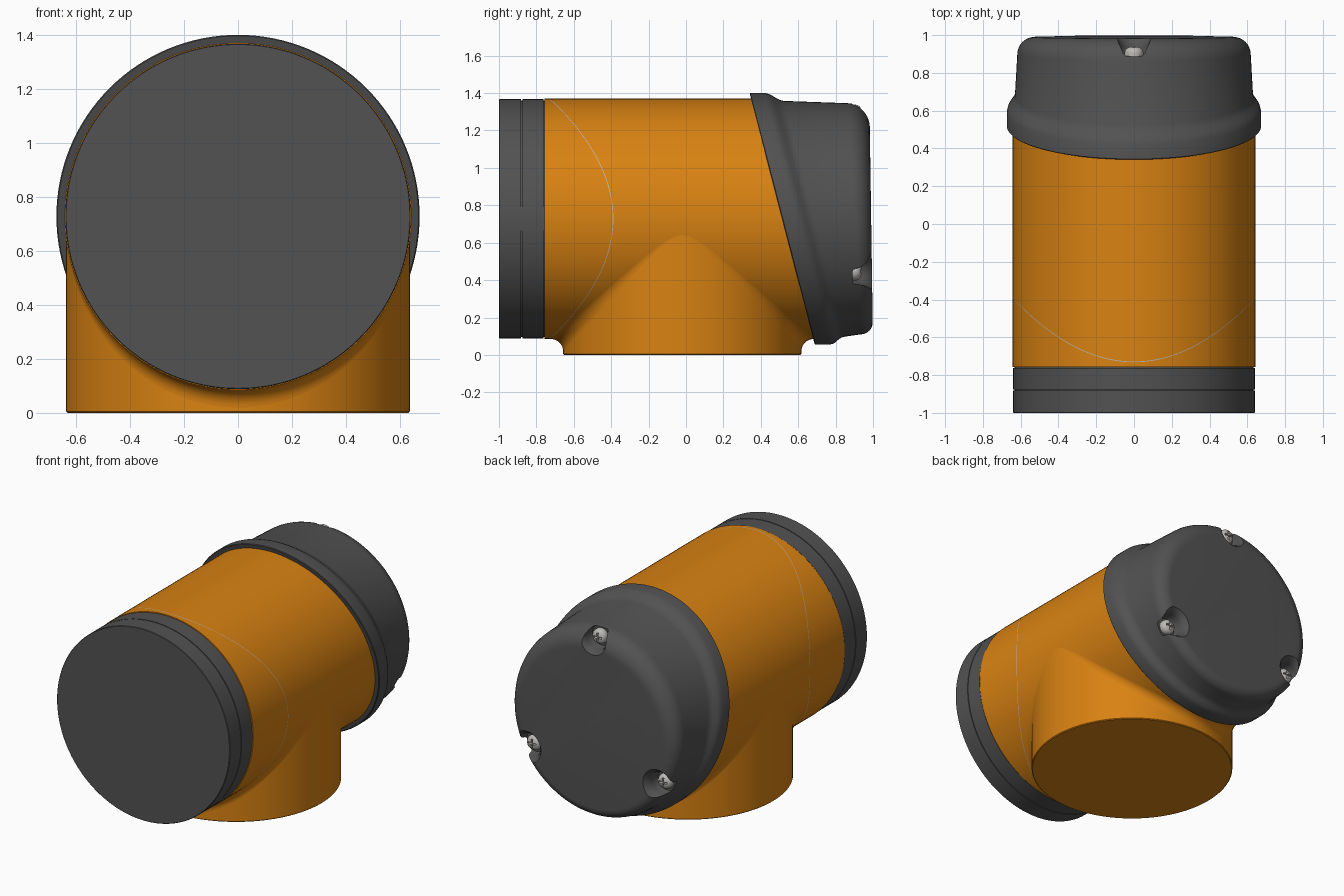
import bpy, bmesh, math
from mathutils import Vector

if "Cube" in bpy.data.objects:
    bpy.data.objects.remove(bpy.data.objects["Cube"])

ZC, R, RV, YV = 0.728, 0.643, 0.637, -0.02   # main axis height, radii, stub centre
N = 128


def material(name, rgb):
    m = bpy.data.materials.new(name)
    m.diffuse_color = (*rgb, 1)
    m.use_nodes = True
    m.node_tree.nodes["Principled BSDF"].inputs["Base Color"].default_value = m.diffuse_color
    return m


ORANGE = material("orange", (0.69, 0.223, 0.006))
DARK = material("dark grey", (0.084, 0.084, 0.084))
STEEL = material("steel", (0.50, 0.49, 0.47))


def loft(name, rings, mat, caps=True, closed=True):
    """Skin a list of point rings into one mesh."""
    bm = bmesh.new()
    rows = [[bm.verts.new(p) for p in ring] for ring in rings]
    n = len(rows[0])
    for a, b in zip(rows, rows[1:]):
        for i in range(n if closed else n - 1):
            j = (i + 1) % n
            bm.faces.new((a[i], a[j], b[j], b[i]))
    if caps:
        bm.faces.new(rows[0])
        bm.faces.new(rows[-1])
    bmesh.ops.recalc_face_normals(bm, faces=bm.faces)
    me = bpy.data.meshes.new(name)
    bm.to_mesh(me)
    bm.free()
    ob = bpy.data.objects.new(name, me)
    bpy.context.collection.objects.link(ob)
    me.materials.append(mat)
    return ob


def select(ob):
    bpy.ops.object.select_all(action='DESELECT')
    ob.select_set(True)
    bpy.context.view_layer.objects.active = ob


def smooth(ob, angle=32):
    select(ob)
    bpy.ops.object.shade_smooth_by_angle(angle=math.radians(angle))


def cut(ob, cutter):
    select(ob)
    mod = ob.modifiers.new("cut", 'BOOLEAN')
    mod.operation, mod.solver, mod.object = 'DIFFERENCE', 'EXACT', cutter
    bpy.ops.object.modifier_apply(modifier=mod.name)
    bpy.data.objects.remove(cutter)


def ring_y(r, yfun, n=N, cx=0, cz=ZC):
    """Ring around a y axis; yfun is a number or a function of z."""
    pts = []
    for i in range(n):
        a = 2 * math.pi * i / n
        x, z = cx + r * math.cos(a), cz + r * math.sin(a)
        pts.append((x, yfun(z) if callable(yfun) else yfun, z))
    return pts


def slant(s):
    return lambda z: 0.34 + (1.4 - z) * 0.259 + s


# Main horizontal housing with slanted rear end
smooth(loft("main_housing", [ring_y(R, -0.757), ring_y(R, slant(0.03))], ORANGE))

# Vertical stub
def ring_z(r, z):
    return [(r * math.cos(2 * math.pi * i / N), YV + r * math.sin(2 * math.pi * i / N), z)
            for i in range(N)]

smooth(loft("base_stub", [ring_z(RV - 0.005, 0), ring_z(RV, 0.005), ring_z(RV, ZC)], ORANGE))

# Concave fillets where the stub meets the housing
for side, name in ((1, "rear_fillet"), (-1, "front_fillet")):
    rows = []
    for k in range(9):
        a = math.pi / 2 * k / 8
        row = []
        for i in range(65):
            phi = math.pi * i / 64
            x, w = RV * math.cos(phi), math.sin(phi)
            d = 0.065 * w
            z = ZC - math.sqrt(R * R - x * x)
            row.append((x, YV + side * (RV * w + d * (1 - math.sin(a))),
                        z - d * (1 - math.cos(a))))
        rows.append(row)
    fil = loft(name, rows, ORANGE, caps=False, closed=False)
    if sum(p.normal.z * p.area for p in fil.data.polygons) > 0:
        fil.data.flip_normals()
    smooth(fil, 60)

# Curved seam line wrapped round the housing
def seam(r, dy):
    return [(r * math.cos(a), -0.73 + 0.34 * math.cos(a) ** 2 + dy, ZC + r * math.sin(a))
            for a in (2 * math.pi * i / N for i in range(N))]

smooth(loft("seam_line", [seam(R + 0.001, -0.002), seam(R + 0.001, 0.002)], STEEL, caps=False))

# Front cap and the ring behind it
smooth(loft("front_cap", [ring_y(0.637, -1), ring_y(0.64, -0.997),
                          ring_y(0.64, -0.881), ring_y(0.632, -0.881)], DARK))
smooth(loft("front_ring", [ring_y(0.632, -0.885), ring_y(0.632, -0.875), ring_y(0.64, -0.875),
                           ring_y(0.64, -0.762), ring_y(0.632, -0.762),
                           ring_y(0.632, -0.75)], DARK))

# Rear cover: slanted collar, drafted wall, rounded end
rings = [ring_y(r, slant(s)) for r, s in (
    (0.60, 0), (0.669, 0), (0.673, 0.004), (0.673, 0.08), (0.668, 0.10), (0.660, 0.115),
    (0.645, 0.135), (0.636, 0.15), (0.630, 0.172))]
for k in range(11):
    a = math.pi / 2 * k / 10
    row = []
    for i in range(N):
        th = 2 * math.pi * i / N
        c = 0.12 - 0.0275 * (1 - math.sin(th))
        r = 0.618 - c + c * math.cos(a)
        z = ZC + r * math.sin(th)
        end = 0.98 + 0.02 * (1.4 - z) / 1.35
        row.append((r * math.cos(th), end - c + c * math.sin(a), z))
    rings.append(row)
cover = loft("rear_cover", rings, DARK)

# Screw pockets and cross-head screws
for idx, deg in enumerate((90, 210, 330)):
    t = math.radians(deg)
    cx, cz = 0.56 * math.cos(t), ZC + 0.56 * math.sin(t)

    def lathe(name, profile, mat):
        return loft(name, [ring_y(r, y, 40, cx, cz) for r, y in profile], mat)

    cut(cover, lathe("pocket_cutter", ((0.068, 0.89), (0.074, 0.90), (0.076, 0.94),
                                       (0.083, 0.965), (0.10, 0.985), (0.14, 1.03)), DARK))
    screw = lathe("screw_%d" % (idx + 1), ((0.048, 0.88), (0.05, 0.905), (0.048, 0.918),
                                           (0.040, 0.929), (0.026, 0.936), (0.010, 0.939)), STEEL)
    for w, h in ((0.03, 0.006), (0.006, 0.03)):
        slot = [[(cx + sx * w, y, cz + sz * h) for sx, sz in ((-1, -1), (1, -1), (1, 1), (-1, 1))]
                for y in (0.918, 0.96)]
        cut(screw, loft("slot_cutter", slot, STEEL))
    smooth(screw)
smooth(cover)
